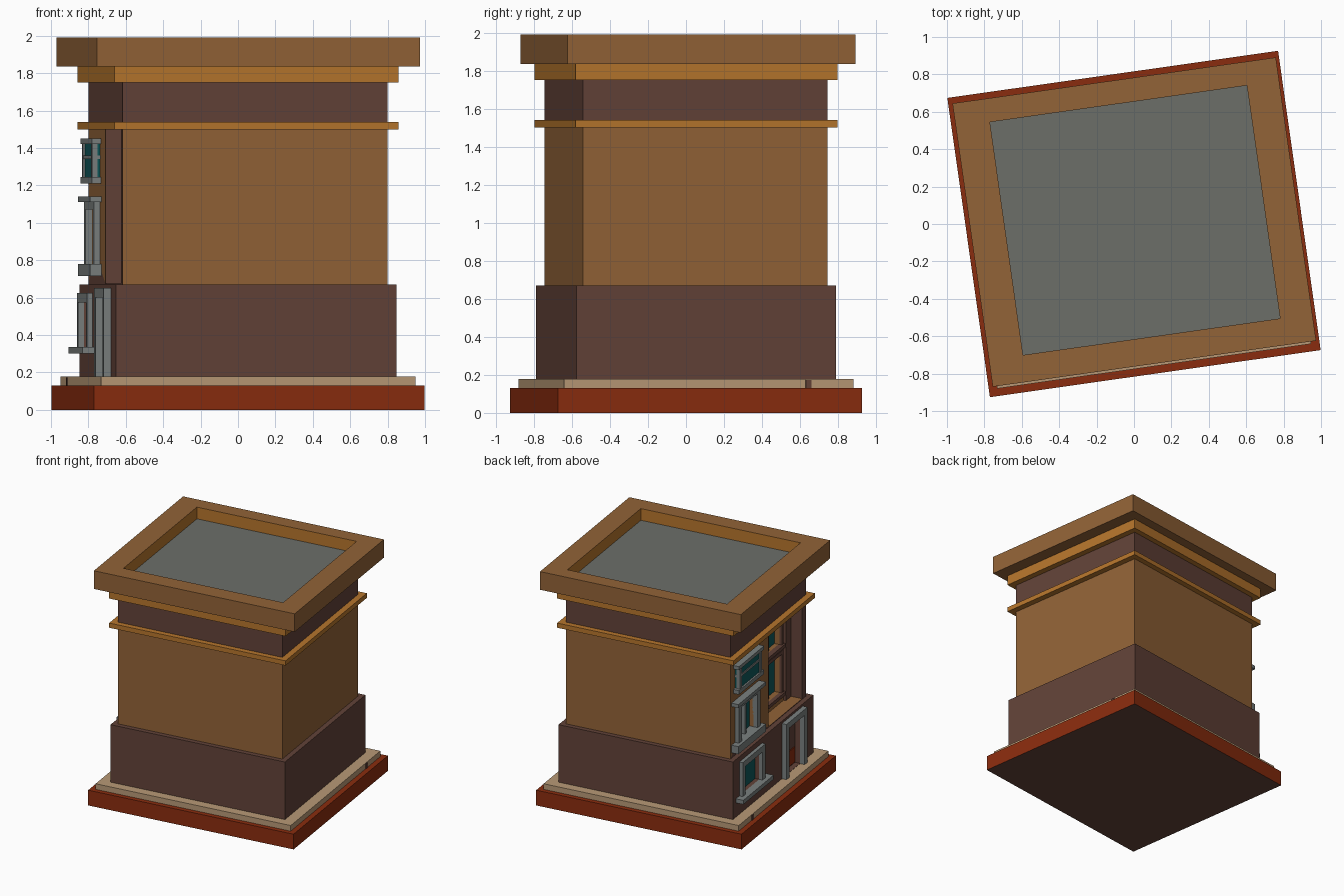
import bpy, bmesh, math
from mathutils import Vector

cube = bpy.data.objects.get("Cube")
if cube:
    bpy.data.objects.remove(cube, do_unlink=True)

TURN = math.radians(8.1)   # the whole building stands slightly turned


def material(name, r, g, b):
    lin = [((c / 255 + 0.055) / 1.055) ** 2.4 for c in (r, g, b)] + [1]
    m = bpy.data.materials.new(name)
    m.use_nodes = True
    m.diffuse_color = lin
    m.node_tree.nodes["Principled BSDF"].inputs["Base Color"].default_value = lin
    return m


red = material("brick red", 138, 44, 14)
stone = material("pale stone", 184, 153, 118)
brown = material("dark brown", 98, 66, 56)
tan = material("tan wall", 146, 99, 55)
ochre = material("ochre trim", 182, 117, 44)
roof_grey = material("roof grey", 108, 110, 105)
frame_grey = material("frame grey", 122, 128, 127)
glass = material("teal glass", 14, 88, 90)


def box(name, u, v, z, *mats):
    """Box between the (low, high) pairs u, v and z of the building's own axes."""
    bm = bmesh.new()
    bmesh.ops.create_cube(bm, size=1)
    for vert in bm.verts:
        vert.co = Vector([(a + b) / 2 + c * (b - a)
                          for c, (a, b) in zip(vert.co, (u, v, z))])
    mesh = bpy.data.meshes.new(name)
    bm.to_mesh(mesh)
    bm.free()
    ob = bpy.data.objects.new(name, mesh)
    ob.rotation_euler.z = TURN
    bpy.context.scene.collection.objects.link(ob)
    for m in mats:
        mesh.materials.append(m)
    return ob


def tier(name, hu, hv, z, *mats):
    return box(name, (-hu, hu), (-hv, hv), z, *mats)


def cut(ob, u, v, z):
    cutter = box("cutter", u, v, z, ob.data.materials[0])
    cutter.hide_render = True
    mod = ob.modifiers.new("cut", "BOOLEAN")
    mod.operation = "DIFFERENCE"
    mod.solver = "EXACT"
    mod.object = cutter
    bpy.context.view_layer.objects.active = ob
    bpy.ops.object.modifier_apply(modifier=mod.name)
    bpy.data.objects.remove(cutter, do_unlink=True)


def surround(name, u, v, z, w, mat):
    """Two jambs and a head around an opening."""
    box(name + "_left_jamb", u, (v[1] - w, v[1]), z, mat)
    box(name + "_right_jamb", u, (v[0], v[0] + w), z, mat)
    box(name + "_head", u, (v[0] + w, v[1] - w), (z[1] - w, z[1]), mat)


# stacked tiers
base = tier("base", 0.893, 0.808, (0, 0.13), red, brown)
for p in base.data.polygons:
    p.material_index = int(p.normal.z < -0.5)
tier("pavement", 0.848, 0.768, (0.13, 0.178), stone)
box("pavement_joint", (-0.852, 0.852), (0.515, 0.545), (0.13, 0.174), brown)
ground = tier("ground_floor", 0.758, 0.69, (0.175, 0.67), brown)
body = tier("upper_floors", 0.7155, 0.65, (0.67, 1.5), tan, brown)
tier("lower_moulding", 0.767, 0.696, (1.5, 1.54), ochre)
tier("frieze", 0.7155, 0.65, (1.54, 1.75), brown)
tier("upper_moulding", 0.767, 0.696, (1.75, 1.835), ochre)

# parapet with sunken roof
parapet = box("parapet", (-0.87, 0.876), (-0.755, 0.775), (1.835, 1.99),
              tan, ochre, roof_grey)
bm = bmesh.new()
bm.from_mesh(parapet.data)
bm.faces.ensure_lookup_table()
top = max(bm.faces, key=lambda f: f.calc_center_median().z)
bmesh.ops.inset_region(bm, faces=[top], thickness=0.1)
for vert in top.verts:
    vert.co.x = 0.008 + math.copysign(0.694, vert.co.x)
    vert.co.y = 0.019 + math.copysign(0.629, vert.co.y)
floor = bmesh.ops.extrude_discrete_faces(bm, faces=[top])["faces"][0]
bmesh.ops.translate(bm, verts=floor.verts, vec=(0, 0, -0.1))
floor.material_index = 2
for edge in floor.edges:
    for f in edge.link_faces:
        if f != floor:
            f.material_index = 1
bm.to_mesh(parapet.data)
bm.free()

# facade: loggia and openings
WALL, GROUND, BACK = -0.7155, -0.758, -0.6
cut(body, (-0.9, BACK), (-0.58, 0), (0.675, 1.6))
cut(body, (-0.9, WALL + 0.05), (0.25, 0.52), (0.78, 1.08))
loggia_windows = ((0.77, 1.1), (1.18, 1.4))
for z in loggia_windows:
    cut(body, (-0.65, BACK + 0.06), (-0.42, -0.12), z)
for p in body.data.polygons:
    c = p.center
    if c.x < BACK - 0.005 and c.y < 0.01 and abs(p.normal.z) < 0.5:
        p.material_index = 1
cut(ground, (-0.9, GROUND + 0.05), (0.24, 0.53), (0.335, 0.58))
cut(ground, (-0.9, GROUND + 0.07), (-0.46, -0.2), (0.18, 0.6))

# loggia windows and corner pilaster
box("loggia_pilaster", (BACK - 0.02, BACK + 0.01), (-0.58, -0.49), (0.675, 1.5), brown)
for i, z in enumerate(loggia_windows):
    name = f"loggia_window_{i + 1}"
    u = (BACK - 0.02, BACK + 0.01)
    surround(name, u, (-0.45, -0.09), (z[0], z[1] + 0.03), 0.03, brown)
    box(name + "_sill", (BACK - 0.035, BACK + 0.01), (-0.46, -0.08),
        (z[0] - 0.03, z[0]), brown)
    box(name + "_glass", (BACK + 0.045, BACK + 0.05), (-0.42, -0.12), z, glass)
    box(name + "_mullion", (BACK + 0.02, BACK + 0.05), (-0.28, -0.26), z, brown)

# first floor window
surround("middle_window", (WALL - 0.035, WALL + 0.01), (0.2, 0.57), (0.745, 1.12),
         0.05, frame_grey)
box("middle_window_cornice", (WALL - 0.06, WALL), (0.16, 0.63), (1.11, 1.14), frame_grey)
box("middle_window_sill", (WALL - 0.06, WALL + 0.04), (0.16, 0.63), (0.715, 0.78), frame_grey)
box("middle_window_glass", (WALL + 0.035, WALL + 0.04), (0.25, 0.52), (0.78, 1.08), glass)
box("middle_window_mullion", (WALL, WALL + 0.04), (0.37, 0.4), (0.78, 1.08), frame_grey)

# top window as a shallow glazed box
box("top_window_glass", (WALL - 0.035, WALL), (0.2, 0.57), (1.24, 1.43), glass)
box("top_window_sill", (WALL - 0.05, WALL), (0.17, 0.6), (1.21, 1.245), frame_grey)
box("top_window_head", (WALL - 0.05, WALL), (0.17, 0.6), (1.42, 1.45), frame_grey)
box("top_window_bar", (WALL - 0.042, WALL), (0.195, 0.575), (1.34, 1.36), frame_grey)
for i, v in enumerate((0.195, 0.54)):
    box(f"top_window_post_{i + 1}", (WALL - 0.045, WALL - 0.015), (v, v + 0.035),
        (1.24, 1.43), frame_grey)

# ground floor window
surround("ground_window", (GROUND - 0.03, GROUND + 0.01), (0.19, 0.58), (0.33, 0.625),
         0.05, frame_grey)
box("ground_window_sill", (GROUND - 0.065, GROUND), (0.12, 0.64), (0.3, 0.335), frame_grey)
box("ground_window_glass", (GROUND + 0.035, GROUND + 0.04), (0.24, 0.53), (0.335, 0.58), glass)

# door
surround("door_frame", (GROUND - 0.04, GROUND + 0.01), (-0.51, -0.15), (0.178, 0.65),
         0.05, frame_grey)
box("door", (GROUND + 0.045, GROUND + 0.06), (-0.46, -0.2), (0.18, 0.6), brown)
box("door_lower_panel", (GROUND + 0.037, GROUND + 0.045), (-0.45, -0.21), (0.19, 0.32), red)
box("door_knob", (GROUND + 0.025, GROUND + 0.045), (-0.25, -0.23), (0.39, 0.41), frame_grey)
